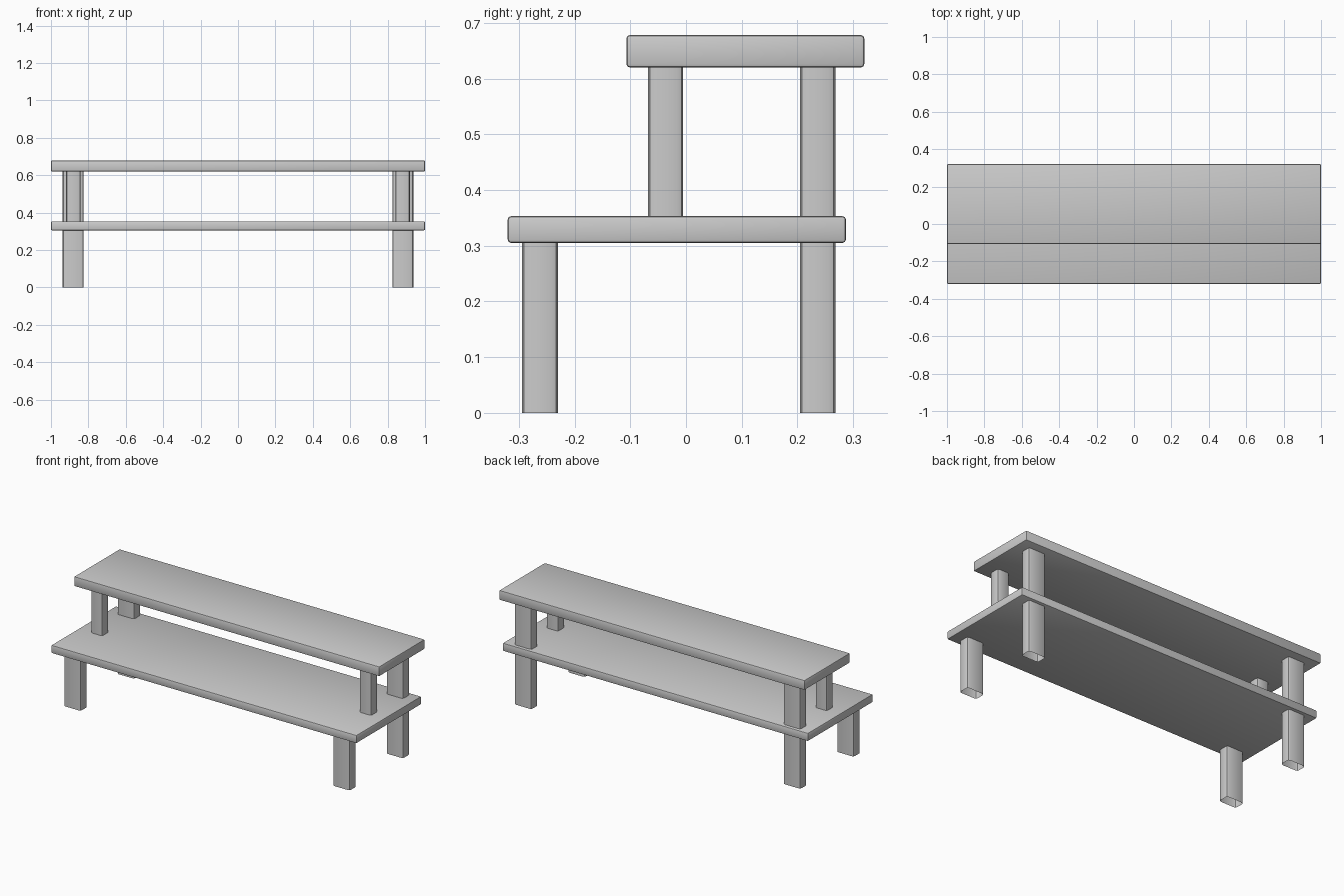
import bpy, bmesh
from mathutils import Matrix, Vector

if "Cube" in bpy.data.objects:
    bpy.data.objects.remove(bpy.data.objects["Cube"])


def box(name, lo, hi, bevel, segments, leg=False):
    """Box between two corners; legs get rounded upright edges and open ends."""
    lo, hi = Vector(lo), Vector(hi)
    bm = bmesh.new()
    size = hi - lo
    bmesh.ops.create_cube(bm, size=1, matrix=Matrix.Translation((lo + hi) / 2)
                          @ Matrix.Diagonal((*size, 1)))
    edges = list(bm.edges)
    if leg:
        edges = [e for e in edges
                 if abs(e.verts[0].co.z - e.verts[1].co.z) > 0.01]
    bmesh.ops.bevel(bm, geom=edges, offset=bevel, segments=segments,
                    profile=0.5, affect='EDGES')
    if leg:
        bm.normal_update()
        caps = [f for f in bm.faces if abs(f.normal.z) > 0.9]
        bmesh.ops.delete(bm, geom=caps, context='FACES')
    mesh = bpy.data.meshes.new(name)
    bm.to_mesh(mesh)
    bm.free()
    obj = bpy.data.objects.new(name, mesh)
    bpy.context.collection.objects.link(obj)
    return obj


# Shelf boards with slightly eased edges
box("lower_shelf", (-1, -0.32, 0.305), (1, 0.287, 0.353), 0.006, 2)
box("upper_shelf", (-1, -0.107, 0.62), (1, 0.32, 0.678), 0.006, 2)

# Legs: name, inner x, outer x, y range, z range
legs = [
    ("front_leg", 0.825, 0.937, -0.294, -0.23, 0.0, 0.307),
    ("back_leg", 0.825, 0.937, 0.205, 0.268, 0.0, 0.622),
    ("upper_front_post", 0.842, 0.919, -0.068, -0.005, 0.351, 0.622),
]
for name, x0, x1, y0, y1, z0, z1 in legs:
    box(name + "_right", (x0, y0, z0), (x1, y1, z1), 0.012, 2, leg=True)
    box(name + "_left", (-x1, y0, z0), (-x0, y1, z1), 0.012, 2, leg=True)

# Smooth the rounded edges, keep the rest crisp
for obj in bpy.context.collection.objects:
    obj.select_set(True)
    bpy.context.view_layer.objects.active = obj
bpy.ops.object.shade_smooth_by_angle()
